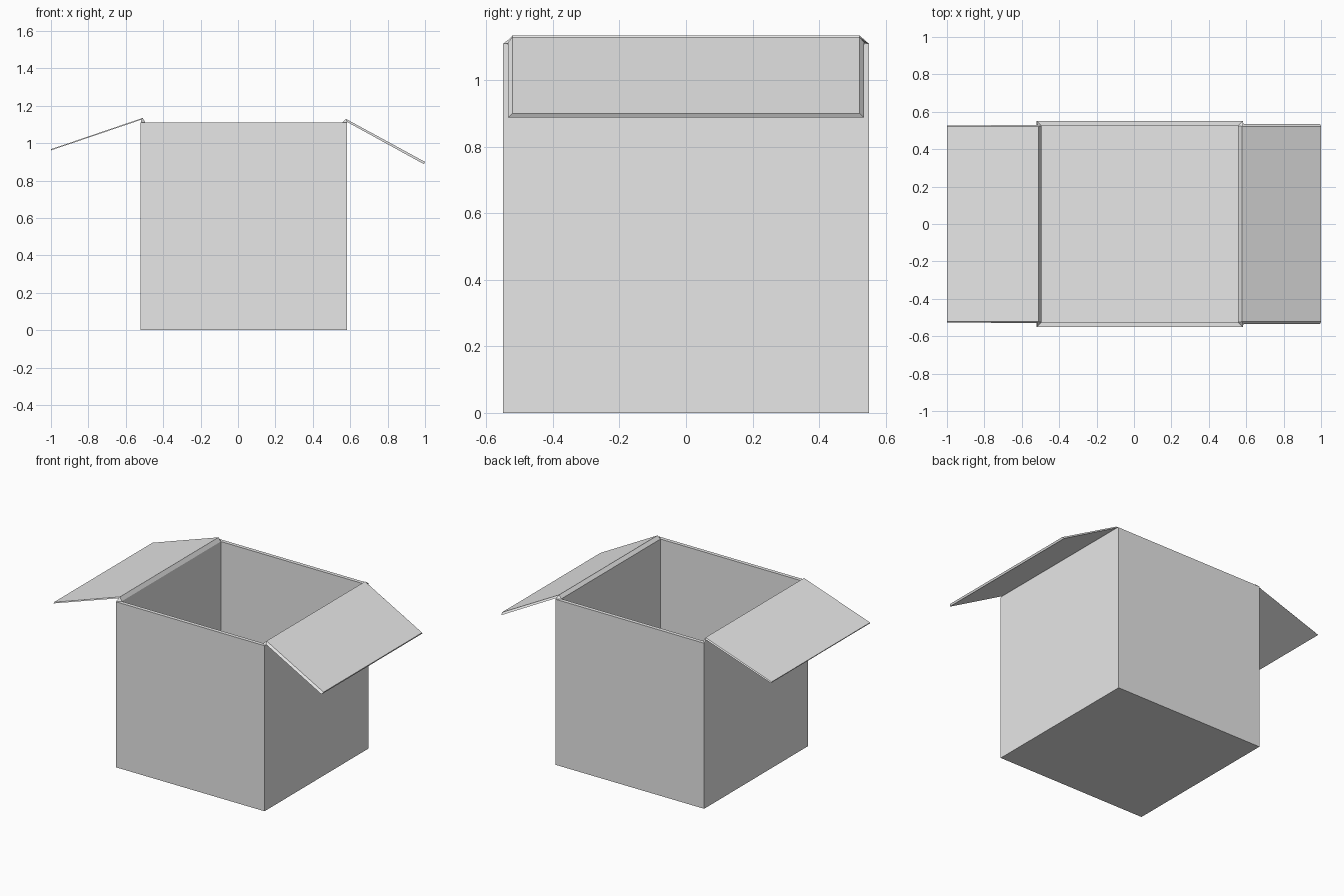
import bpy
import bmesh

cube = bpy.data.objects.get("Cube")
if cube:
    bpy.data.objects.remove(cube, do_unlink=True)

# One plain grey card material
card = bpy.data.materials.new("grey_card")
card.use_nodes = True
grey = (0.8, 0.8, 0.8, 1.0)
card.diffuse_color = grey
card.node_tree.nodes["Principled BSDF"].inputs["Base Color"].default_value = grey

LEFT, RIGHT, DEPTH, HEIGHT = -0.52, 0.582, 0.55, 1.11
WALL = 0.025


def finish(name, bm):
    bmesh.ops.recalc_face_normals(bm, faces=bm.faces[:])
    mesh = bpy.data.meshes.new(name)
    bm.to_mesh(mesh)
    bm.free()
    mesh.materials.append(card)
    obj = bpy.data.objects.new(name, mesh)
    bpy.context.collection.objects.link(obj)
    return obj


def box_ring(bm, inset, z):
    x0, x1, y = LEFT + inset, RIGHT - inset, DEPTH - inset
    return [bm.verts.new(p) for p in ((x0, -y, z), (x1, -y, z), (x1, y, z), (x0, y, z))]


def bridge(bm, a, b):
    for i in range(4):
        j = (i + 1) % 4
        bm.faces.new((a[i], a[j], b[j], b[i]))


# Open box: outer shell, rim, inner shell and floor
bm = bmesh.new()
rings = [box_ring(bm, 0, 0), box_ring(bm, 0, HEIGHT),
         box_ring(bm, WALL, HEIGHT), box_ring(bm, WALL, WALL)]
for a, b in zip(rings, rings[1:]):
    bridge(bm, a, b)
bm.faces.new(rings[0])
bm.faces.new(rings[-1])
finish("box_body", bm)


# Flap: the rim strip rises to a crease, then folds outward
def flap(name, sections):
    bm = bmesh.new()
    loops = []
    for (xo, zo, yo), (xi, zi, yi) in sections:
        loops.append([bm.verts.new(p) for p in
                      ((xo, -yo, zo), (xo, yo, zo), (xi, yi, zi), (xi, -yi, zi))])
    for a, b in zip(loops, loops[1:]):
        bridge(bm, a, b)
    bm.faces.new(loops[0])
    bm.faces.new(loops[-1])
    finish(name, bm)


# Each section is (x, z, half width) of the underside, then of the top
flap("right_flap", [
    ((LEFT, HEIGHT, 0.55), (LEFT + WALL, HEIGHT, 0.525)),
    ((-0.516, 1.126, 0.529), (-0.51, 1.135, 0.522)),
    ((-0.999, 0.962, 0.527), (-1.0, 0.968, 0.522)),
])
flap("left_flap", [
    ((RIGHT, HEIGHT, 0.55), (RIGHT - WALL, HEIGHT, 0.525)),
    ((0.584, 1.113, 0.536), (0.577, 1.13, 0.522)),
    ((0.994, 0.888, 0.535), (1.0, 0.9, 0.522)),
])
